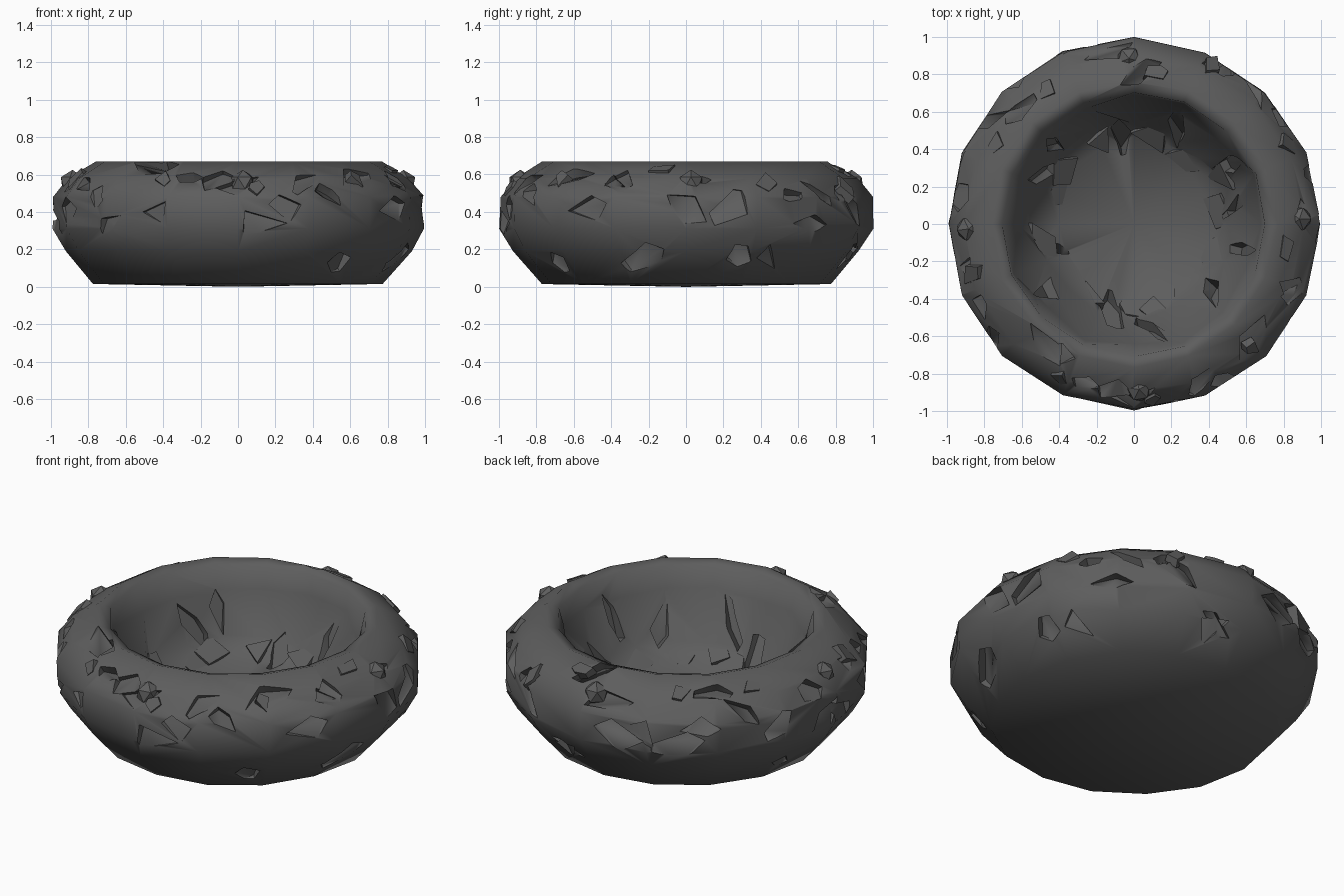
import bpy
import bmesh
import random
from math import sin, cos, pi, tau, radians
from mathutils import Vector, Matrix

random.seed(11)
SIDES = 16

old = bpy.data.objects.get("Cube")
if old:
    bpy.data.objects.remove(old)

stone = bpy.data.materials.new("dark grey stone")
stone.use_nodes = True
colour = (0.11, 0.11, 0.11, 1)
stone.diffuse_color = colour
stone.node_tree.nodes["Principled BSDF"].inputs["Base Color"].default_value = colour

# Radius and height, from under the base, up over the rim, down into the bowl
OUTER = [(0.78, 0.015), (0.93, 0.19), (1.0, 0.31), (1.0, 0.48), (0.92, 0.58), (0.77, 0.67)]
INNER = [(0.71, 0.65), (0.66, 0.53), (0.53, 0.29), (0.43, 0.2)]
FLOOR_Z = 0.19


def make_object(name, bm):
    bmesh.ops.recalc_face_normals(bm, faces=bm.faces)
    mesh = bpy.data.meshes.new(name)
    bm.to_mesh(mesh)
    bm.free()
    mesh.materials.append(stone)
    obj = bpy.data.objects.new(name, mesh)
    bpy.context.collection.objects.link(obj)
    return obj


def polar(radius, angle, z):
    return Vector((radius * cos(angle), radius * sin(angle), z))


def surface_frame(profile, t, angle):
    """Axes and position of a point part way along the profile: x around, y along, z outward."""
    i = min(int(t), len(profile) - 2)
    (r0, z0), (r1, z1) = profile[i], profile[i + 1]
    f = t - i
    along = (polar(r1, angle, z1) - polar(r0, angle, z0)).normalized()
    around = Vector((-sin(angle), cos(angle), 0))
    out = around.cross(along)
    frame = Matrix((around, along, out)).transposed().to_4x4()
    # Sides are flat between corners, so pull the point in from the circle
    step = tau / SIDES
    flat = cos(step / 2) / cos(angle % step - step / 2)
    frame.translation = polar((r0 + (r1 - r0) * f) * flat, angle, z0 + (z1 - z0) * f)
    return frame


def add_chip(bm, frame, width, length, low, high, turn=pi):
    """A jagged wedge of stone, thick on one side and tapering to nothing on the other."""
    frame = frame @ Matrix.Rotation(random.uniform(-turn, turn), 4, 'Z')
    count = random.choice((3, 4, 4, 5))
    verts = []
    for k in range(count):
        a = tau * k / count + random.uniform(-0.45, 0.45)
        x, y = width * cos(a), length * sin(a)
        depth = low * (0.5 + 0.5 * sin(a))
        verts.append(bm.verts.new(frame @ Vector((x * 0.92, y * 0.92, depth))))
        verts.append(bm.verts.new(frame @ Vector((x, y, high))))
    hull = bmesh.ops.convex_hull(bm, input=verts)
    loose = [g for g in hull["geom_interior"] if isinstance(g, bmesh.types.BMVert)]
    bmesh.ops.delete(bm, geom=loose, context='VERTS')


# Hollowed round stone body
bm = bmesh.new()
rings = []
for index, (r, z) in enumerate(OUTER + INNER):
    ring = []
    inside = index > len(OUTER)
    for k in range(SIDES):
        wobble = random.uniform(-0.04, 0.04) if inside else random.uniform(-0.012, 0)
        ring.append(bm.verts.new(polar(r + wobble, tau * k / SIDES, z)))
    rings.append(ring)
for low, high in zip(rings, rings[1:]):
    for k in range(SIDES):
        n = (k + 1) % SIDES
        bm.faces.new((low[k], low[n], high[n], high[k]))
for ring, z in ((rings[0], 0.0), (rings[-1], FLOOR_Z)):
    hub = bm.verts.new((0, 0, z))
    for k in range(SIDES):
        bm.faces.new((ring[k], ring[(k + 1) % SIDES], hub))
body = make_object("stone_bowl", bm)

# Wedge shaped gouges on the flank, shoulder, rim and inner wall
cut = bmesh.new()
for k in range(46):
    angle = tau * (k + random.random()) / 46
    t = random.choice((0.8, 2.2, 2.7, 3.2, 3.6, 4.1, 4.5)) + random.uniform(-0.25, 0.25)
    add_chip(cut, surface_frame(OUTER, t, angle), random.uniform(0.07, 0.16),
             random.uniform(0.05, 0.1), -0.06, 0.02, turn=0.9)
for k in range(12):
    angle = tau * (k + random.random() * 0.7) / 12
    add_chip(cut, surface_frame(INNER, random.uniform(0.8, 2.6), angle),
             random.uniform(0.03, 0.07), random.uniform(0.12, 0.22), -0.06, 0.03, turn=0.5)
cutter = make_object("gouge_cutter", cut)
cutter.hide_render = True
mod = body.modifiers.new("gouges", 'BOOLEAN')
mod.operation = 'DIFFERENCE'
mod.solver = 'EXACT'
mod.use_self = True
mod.object = cutter
bpy.context.view_layer.objects.active = body
bpy.ops.object.modifier_apply(modifier=mod.name)
bpy.data.objects.remove(cutter)

# Low splinters lifting off the shoulder
bm = bmesh.new()
for k in range(10):
    angle = tau * (k + random.random()) / 10
    add_chip(bm, surface_frame(OUTER, random.uniform(3.4, 4.6), angle),
             random.uniform(0.05, 0.09), random.uniform(0.04, 0.07), 0.014, -0.04)
splinters = make_object("surface_splinters", bm)

# Broken slabs ringing the bowl floor and leaning on its wall
bm = bmesh.new()
for k in range(14):
    angle = tau * (k + random.random() * 0.6) / 14
    add_chip(bm, surface_frame(INNER, random.uniform(1.9, 2.9), angle),
             random.uniform(0.08, 0.16), random.uniform(0.07, 0.13), 0.025, -0.05, turn=0.6)
slabs = make_object("bowl_slabs", bm)

# Four small knobs on the shoulder, one on each side
bm = bmesh.new()
for k in range(4):
    ball = bmesh.ops.create_icosphere(bm, subdivisions=1, radius=0.07)
    place = Matrix.Translation(polar(0.885, k * pi / 2 + 0.03, 0.555))
    bmesh.ops.transform(bm, matrix=place @ Matrix.Rotation(k, 4, 'Z'), verts=ball["verts"])
knobs = make_object("shoulder_knobs", bm)

# Smooth shading with crisp breaks, faceted knobs
for obj, limit in ((body, 60), (splinters, 60), (slabs, 60), (knobs, 30)):
    bpy.ops.object.select_all(action='DESELECT')
    obj.select_set(True)
    bpy.context.view_layer.objects.active = obj
    bpy.ops.object.shade_smooth_by_angle(angle=radians(limit))
